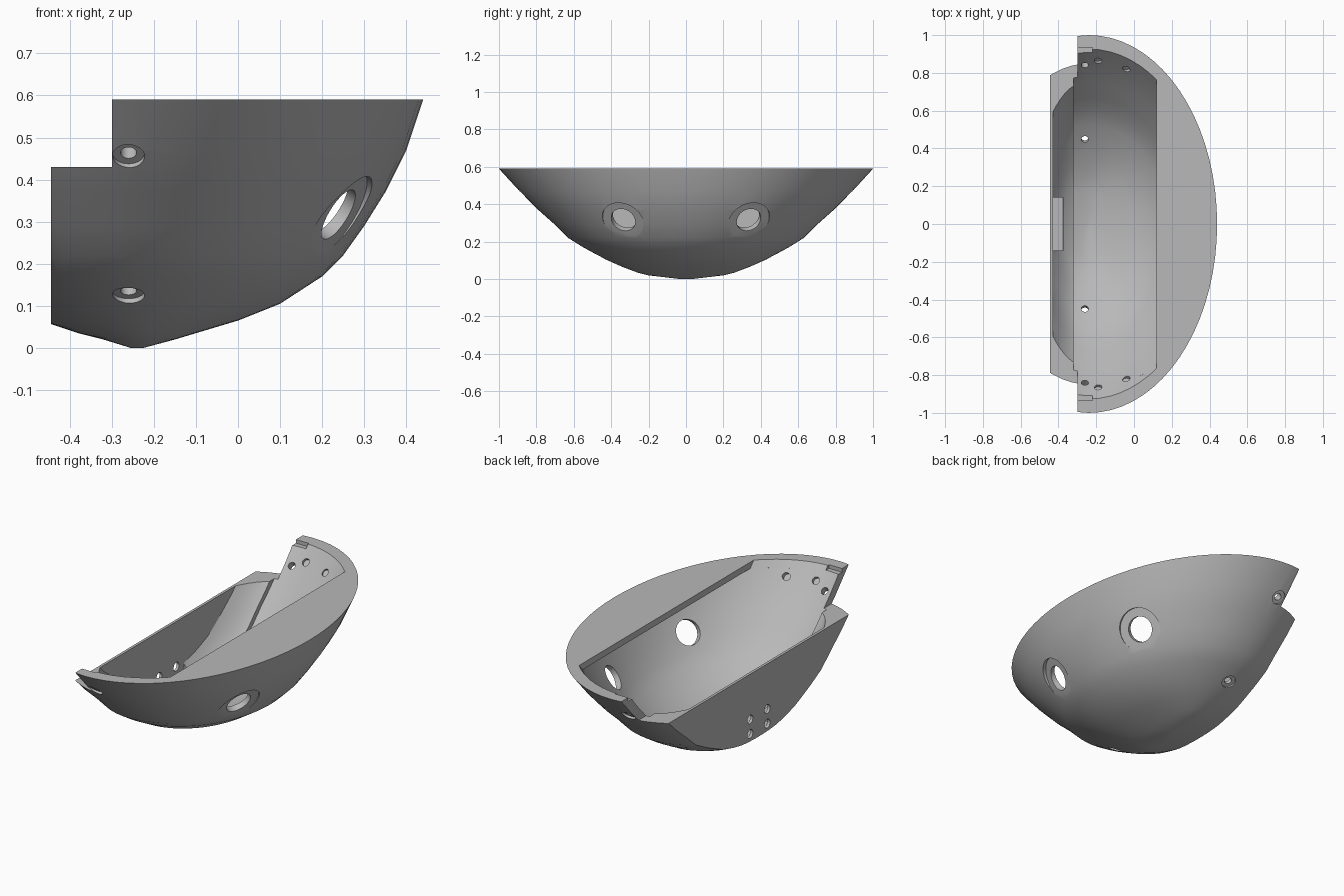
import bpy, bmesh, math
from mathutils import Vector

cube = bpy.data.objects.get("Cube")
if cube:
    bpy.data.objects.remove(cube, do_unlink=True)

grey = bpy.data.materials.new("shell grey")
grey.use_nodes = True
grey.diffuse_color = (0.48, 0.48, 0.48, 1)
grey.node_tree.nodes["Principled BSDF"].inputs["Base Color"].default_value = grey.diffuse_color

# Hull outline per height: z, right radius, left radius, half width
KEEL_X = -0.24
ROWS = [(0, .015, .015, .03), (.02, .09, .08, .2), (.035, .14, .14, .26),
        (.065, .24, .23, .34), (.105, .34, .3, .43), (.17, .44, .37, .55),
        (.22, .49, .42, .63), (.29, .54, .47, .70), (.37, .59, .52, .79),
        (.47, .64, .56, .89), (.59, .68, .56, 1.0), (.75, .74, .56, 1.13)]
SEGMENTS = 72


def loft(name, right, left, width, lift, clips):
    """Stack of half-ellipse outlines, clipped by (axis, value, keep_side)."""
    bm = bmesh.new()
    rings = []
    for z, a_right, a_left, half in ROWS:
        ring = []
        for i in range(SEGMENTS):
            t = math.tau * i / SEGMENTS
            c = math.cos(t)
            reach = a_right * right if c > 0 else a_left * left
            ring.append(bm.verts.new((KEEL_X + reach * c, half * width * math.sin(t), z + lift)))
        rings.append(ring)
    for low, high in zip(rings, rings[1:]):
        for i in range(SEGMENTS):
            j = (i + 1) % SEGMENTS
            bm.faces.new((low[i], low[j], high[j], high[i]))
    bm.faces.new(rings[0][::-1])
    bm.faces.new(rings[-1])
    for axis, value, side in clips:
        co, no = Vector(), Vector()
        co[axis], no[axis] = value, -side
        bmesh.ops.bisect_plane(bm, geom=bm.verts[:] + bm.edges[:] + bm.faces[:],
                               plane_co=co, plane_no=no, clear_outer=True)
        border = [e for e in bm.edges if e.is_boundary]
        bmesh.ops.holes_fill(bm, edges=border, sides=0)
    bmesh.ops.recalc_face_normals(bm, faces=bm.faces[:])
    mesh = bpy.data.meshes.new(name)
    bm.to_mesh(mesh)
    bm.free()
    mesh.materials.append(grey)
    obj = bpy.data.objects.new(name, mesh)
    bpy.context.collection.objects.link(obj)
    return obj


def box(low, high):
    low, high = Vector(low), Vector(high)
    bpy.ops.mesh.primitive_cube_add(size=1, location=(low + high) / 2)
    obj = bpy.context.object
    obj.scale = high - low
    return obj


def bore(point, normal, radius, start, end):
    n = Vector(normal).normalized()
    bpy.ops.mesh.primitive_cylinder_add(vertices=32, radius=radius, depth=end - start,
                                        location=Vector(point) + n * (start + end) / 2)
    obj = bpy.context.object
    obj.rotation_euler = n.to_track_quat('Z', 'Y').to_euler()
    return obj


def cut(cutter):
    cutter.hide_render = True
    if not cutter.data.materials:
        cutter.data.materials.append(grey)
    bpy.context.view_layer.update()
    mod = shell.modifiers.new("cut", 'BOOLEAN')
    mod.operation, mod.solver, mod.object = 'DIFFERENCE', 'EXACT', cutter
    bpy.context.view_layer.objects.active = shell
    bpy.ops.object.modifier_apply(modifier=mod.name)
    bpy.data.objects.remove(cutter, do_unlink=True)


# Outer shell with a lowered side deck
shell = loft("hull_shell", 1, 1, 1, 0, [(0, -.445, 1), (2, .59, -1)])
cut(box((-.6, -1.2, .43), (-.3, 1.2, .8)))

# Main cavity below the deck, its opening, and the thicker-walled side bay
cut(loft("cavity", .95, .95, .95, .025, [(0, -.32, 1), (2, .555, -1)]))
cut(loft("opening", .948, .948, .948, .025, [(0, -.33, 1), (0, .12, -1), (2, .53, 1)]))
cut(loft("side_bay", .92, .57, .92, .025, [(0, -.43, 1), (0, -.31, -1)]))

# Mounting pocket and screw holes in the flat side wall
cut(box((-.43, -.14, .075), (-.375, .14, .5)))
for y in (-.075, .075):
    for z in (.1, .18):
        cut(bore((-.445, y, z), (1, 0, 0), .024, -.05, .05))

for s in (-1, 1):
    # Rim notch at the end
    cut(box((-.32, min(s * .86, s * .935), .57), (-.22, max(s * .86, s * .935), .65)))
    # Large recessed ports in the curved side
    port, out = (.25, s * .34, .31), (1, s * .4, -.62)
    cut(bore(port, out, .115, -.014, .1))
    cut(bore(port, out, .068, -.15, .1))
    # Recessed bolt holes near the ends
    for y, z, slope in ((.875, .455, -1.05), (.465, .125, -1.8)):
        point, out = (-.26, s * y, z), (0, s, slope)
        cut(bore(point, out, .038, -.012, .08))
        cut(bore(point, out, .019, -.11, .08))
    # Blind sockets inside the end walls
    for x, y in ((-.19, .865), (-.04, .82)):
        cut(bore((x, s * y, .52), (0, s, -1), .02, -.05, .015))

bpy.ops.object.select_all(action='DESELECT')
shell.select_set(True)
bpy.context.view_layer.objects.active = shell
bpy.ops.object.shade_smooth_by_angle(angle=math.radians(30))
